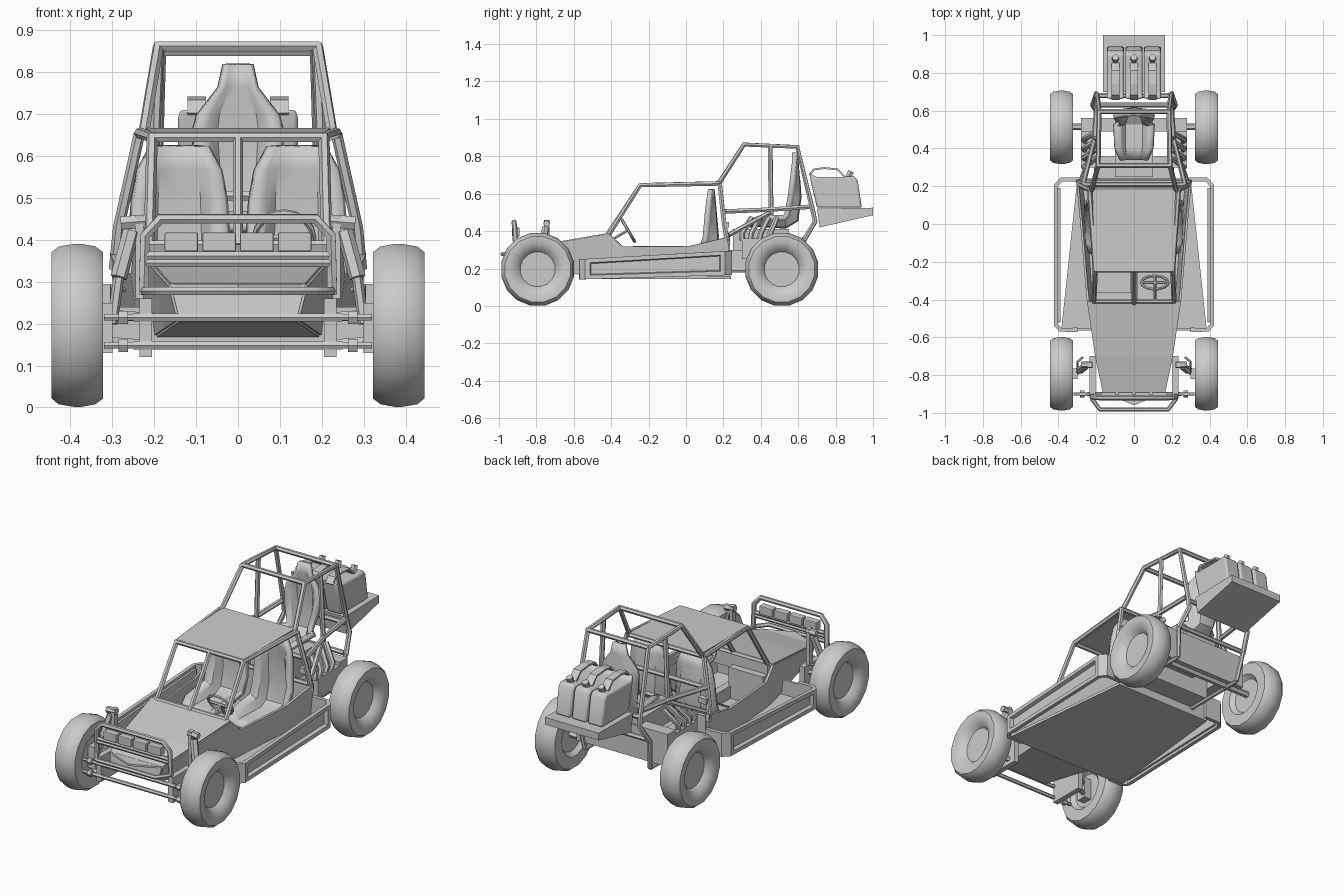
import bpy, bmesh, math
from mathutils import Vector, Matrix

if "Cube" in bpy.data.objects:
    bpy.data.objects.remove(bpy.data.objects["Cube"])

grey = bpy.data.materials.new("plain grey")
grey.diffuse_color = (0.6, 0.6, 0.6, 1)
grey.use_nodes = True
grey.node_tree.nodes["Principled BSDF"].inputs["Base Color"].default_value = grey.diffuse_color


def finish(ob, smooth=None):
    ob.data.materials.append(grey)
    if smooth:
        bpy.ops.object.select_all(action='DESELECT')
        ob.select_set(True)
        bpy.context.view_layer.objects.active = ob
        bpy.ops.object.shade_smooth_by_angle(angle=math.radians(smooth))
    return ob


def from_bm(name, bm, smooth=None, both=False, bevel=0, solid=0):
    if both:  # copy to the other side of x = 0
        g = bmesh.ops.duplicate(bm, geom=bm.verts[:] + bm.edges[:] + bm.faces[:])['geom']
        bmesh.ops.scale(bm, vec=(-1, 1, 1), verts=[v for v in g if isinstance(v, bmesh.types.BMVert)])
    bmesh.ops.recalc_face_normals(bm, faces=bm.faces[:])
    me = bpy.data.meshes.new(name)
    bm.to_mesh(me)
    bm.free()
    ob = bpy.data.objects.new(name, me)
    bpy.context.collection.objects.link(ob)
    if solid:
        m = ob.modifiers.new("thickness", 'SOLIDIFY')
        m.thickness, m.offset = solid, 0
    if bevel:
        m = ob.modifiers.new("bevel", 'BEVEL')
        m.width, m.segments = bevel, 2
    return finish(ob, smooth)


def boxes(name, items, both=False, bevel=0):
    bm = bmesh.new()
    for lo, hi in items:
        c = [(a + b) / 2 for a, b in zip(lo, hi)]
        s = [b - a for a, b in zip(lo, hi)]
        bmesh.ops.create_cube(bm, size=1, matrix=Matrix.Translation(c) @ Matrix.Diagonal((*s, 1)))
    return from_bm(name, bm, both=both, bevel=bevel)


def prism(name, pts, a, b, place, both=False, bevel=0, smooth=None):
    # pts is a 2D outline, place(u, v, w) puts it in space at depth a and b
    bm = bmesh.new()
    A = [bm.verts.new(place(u, v, a)) for u, v in pts]
    B = [bm.verts.new(place(u, v, b)) for u, v in pts]
    n = len(pts)
    bm.faces.new(A)
    bm.faces.new(B[::-1])
    for i in range(n):
        bm.faces.new((A[i], B[i], B[(i + 1) % n], A[(i + 1) % n]))
    return from_bm(name, bm, smooth, both, bevel)


def tubes(name, paths, r, both=False, closed=False):
    cu = bpy.data.curves.new(name, 'CURVE')
    cu.dimensions = '3D'
    cu.bevel_depth, cu.bevel_resolution, cu.use_fill_caps = r, 1, True
    for s in ((1, -1) if both else (1,)):
        for p in paths:
            sp = cu.splines.new('POLY')
            sp.points.add(len(p) - 1)
            sp.use_cyclic_u = closed
            for q, (x, y, z) in zip(sp.points, p):
                q.co = (x * s, y, z, 1)
    ob = bpy.data.objects.new(name, cu)
    bpy.context.collection.objects.link(ob)
    bpy.ops.object.select_all(action='DESELECT')
    ob.select_set(True)
    bpy.context.view_layer.objects.active = ob
    bpy.ops.object.convert(target='MESH')
    return finish(bpy.context.object, 50)


def grid(name, rows, smooth=None, both=False, solid=0):
    bm = bmesh.new()
    V = [[bm.verts.new(p) for p in r] for r in rows]
    for a, b in zip(V, V[1:]):
        for i in range(len(a) - 1):
            bm.faces.new((a[i], a[i + 1], b[i + 1], b[i]))
    bmesh.ops.remove_doubles(bm, verts=bm.verts[:], dist=1e-5)
    return from_bm(name, bm, smooth, both, solid=solid)


# wheels: lathed tyre with recessed rim
tyre = [(0, .405), (.094, .405), (.115, .432), (.15, .445), (.178, .445),
        (.192, .428), (.1985, .39), (.1985, .375), (.192, .34), (.178, .322), (.115, .322), (.094, .345), (0, .345)]
for name, cy in (("front_wheels", -.793), ("rear_wheels", .512)):
    grid(name, [[(x, cy + r * math.cos(t), .196 + r * math.sin(t)) for r, x in tyre]
                for t in [2 * math.pi * (k + .5) / 16 for k in range(17)]], 32, both=True)

# tub sides, hood and floor: stations (y, half width top, z top, half width bottom, z bottom)
st = [(-.89, .16, .29, .14, .21), (-.7, .2, .335, .17, .19), (-.41, .243, .385, .22, .155),
      (-.34, .25, .318, .228, .15), (.02, .28, .32, .255, .15), (.23, .3, .37, .28, .16)]
grid("tub_sides", [[(b, y, zb), ((a + b) / 2, y, (zt + zb) / 2), (a, y, zt)] for y, a, zt, b, zb in st],
     both=True, solid=.012)
grid("hood", [[(-a, y, zt), (a, y, zt)] for y, a, zt, b, zb in st[:3]], solid=.012)
grid("nose_panel", [[(-.16, -.89, .29), (.16, -.89, .29)], [(-.14, -.90, .21), (.14, -.90, .21)]], solid=.012)
grid("nose_floor", [[(-b, y, zb), (b, y, zb)] for y, a, zt, b, zb in st[:3]], solid=.012)
prism("grille_lip", [(-.165, -.89), (0, -.96), (.165, -.89)], .285, .295, lambda u, v, w: (u, v, w))
prism("floor_pan", [(.3, .24), (.385, -.56), (-.385, -.56), (-.3, .24)], .145, .16, lambda u, v, w: (u, v, w))
boxes("floor_front_wall", [((-.30, -.565, .145), (.30, -.55, .24))])
boxes("rear_bulkhead", [((-.285, .22, .15), (.285, .235, .36))])
boxes("dashboard", [((-.22, -.425, .31), (.22, -.40, .385)), ((-.22, -.41, .16), (-.01, -.36, .33)),
                    ((-.02, -.40, .16), (.02, .05, .23))])

# side pods: a tall band bent in plan with a recessed panel
plan = [(.29, .235), (.385, .235), (.412, .205), (.412, -.535), (.39, -.56), (.3, -.56)]
bm = bmesh.new()
zs = lambda y, a, b: a + (b - a) * (y + .56) / .795
lo = [bm.verts.new((x, y, zs(y, .142, .165))) for x, y in plan]
hi = [bm.verts.new((x, y, zs(y, .25, .295))) for x, y in plan]
fs = [bm.faces.new((lo[i], lo[i + 1], hi[i + 1], hi[i])) for i in range(5)]
bmesh.ops.recalc_face_normals(bm, faces=fs)
bmesh.ops.inset_individual(bm, faces=[fs[2]], thickness=.026, depth=0)
inner = bmesh.ops.inset_individual(bm, faces=[fs[2]], thickness=.003, depth=0)
bmesh.ops.translate(bm, vec=(-.016, 0, 0), verts=fs[2].verts[:])
from_bm("side_pods", bm, both=True, solid=.022)


# seats: curved shell, rows of (y, z, half width, bolster depth)
def seat(name, cx, rows, both):
    out = []
    for i, (y, z, w, d) in enumerate(rows):
        p, q = rows[max(i - 1, 0)], rows[min(i + 1, len(rows) - 1)]
        t = Vector((q[0] - p[0], q[1] - p[1])).normalized()
        n = Vector((-t.y, t.x))  # towards the sitter
        out.append([(cx + w * u, y + n.x * d * k, z + n.y * d * k)
                    for u, k in ((-1, 1), (-.72, .75), (-.5, .1), (0, 0), (.5, .1), (.72, .75), (1, 1))])
    grid(name, out, 30, both, .025)


seat("front_seats", .14, [(-.15, .22, .10, .02), (-.10, .23, .115, .04), (.08, .22, .12, .07),
     (.14, .25, .12, .08), (.165, .36, .12, .065), (.152, .5, .112, .04), (.146, .57, .10, .025),
     (.14, .625, .07, .01)], True)
seat("rear_seat", 0, [(.34, .43, .075, .02), (.40, .435, .10, .04), (.53, .425, .105, .05),
     (.59, .46, .075, .06), (.605, .58, .10, .05), (.6, .66, .108, .035), (.595, .70, .098, .025),
     (.59, .765, .047, .012), (.585, .82, .035, .005)], False)

# steering wheel and column
wc, ax = Vector((.11, -.31, .405)), Vector((0, .85, .5)).normalized()
up = Vector((0, -ax.z, ax.y))
ring = [wc + .07 * (Vector((1, 0, 0)) * math.cos(t) + up * math.sin(t))
        for t in [math.pi * i / 8 for i in range(16)]]
tubes("steering_wheel", [ring], .008, closed=True)
tubes("steering_spokes", [[wc, ring[i]] for i in (0, 8, 12)] + [[wc, wc - ax * .12]], .008)

# front cabin cage with roof panel
tubes("front_cage_sides", [
    [(.212, -.41, .385), (.205, -.245, .645), (.235, .18, .655)],
    [(.235, .18, .655), (.285, .205, .43), (.295, .225, .33)]], .0135, both=True)
tubes("front_cage_bars", [[(-.207, -.245, .645), (.207, -.245, .645)],
    [(-.235, .18, .655), (.235, .18, .655)], [(0, -.42, .385), (0, -.245, .645)],
    [(-.215, -.41, .388), (.215, -.41, .388)], [(-.285, .225, .36), (.285, .225, .36)]], .0125)
boxes("cage_joints", [((.235, .20, .42), (.285, .23, .45))], both=True)
prism("roof_panel", [(-.207, -.245), (.207, -.245), (.22, .18), (-.22, .18)], 0, .008,
      lambda u, v, w: (u, v, .649 + w + .01 * (v + .245) / .425))

# rear cage
tubes("rear_cage_sides", [
    [(.225, .175, .655), (.19, .31, .863), (.185, .595, .85), (.195, .68, .50), (.2, .69, .45), (.22, .63, .35)],
    [(.19, .45, .857), (.205, .455, .49)], [(.27, .21, .505), (.21, .45, .515), (.195, .66, .53)],
    [(.28, .23, .38), (.2, .45, .50)]], .0135, both=True)
tubes("rear_cage_bars", [[(-s, y, z), (s, y, z)] for s, y, z in
      ((.19, .31, .863), (.185, .595, .85), (.195, .68, .50), (.27, .21, .505), (.21, .63, .36))], .013)

# rear shelf
prism("rear_shelf", [(.70, .52), (.715, .42), (1, .485), (1, .525)], -.165, .165, lambda u, v, w: (w, u, v))
# fuel cans with strap handles and caps
can = [(.70, .525), (.94, .525), (.918, .67), (.90, .695), (.845, .69), (.69, .69), (.66, .715), (.668, .66)]
for i, x in enumerate((-.098, 0, .098)):
    prism(f"fuel_can_{i + 1}", can, x - .045, x + .045, lambda u, v, w: (w, u, v), bevel=.01, smooth=40)
    grid(f"can_handle_{i + 1}", [[(x - .022, y, z), (x + .022, y, z)] for y, z in
                                 ((.66, .70), (.685, .73), (.74, .737), (.81, .73), (.85, .69))], solid=.01)
    tubes(f"can_cap_{i + 1}", [[(x, .865, .68), (x, .882, .72)]], .018)

# engine, gearbox and rear axle
boxes("engine_block", [((-.2, .24, .19), (.2, .36, .30)), ((-.28, .49, .2), (.28, .56, .38)),
                       ((-.1, .25, .28), (.1, .55, .41))])
boxes("engine_side_boxes", [((.2, .3, .25), (.28, .50, .36))], both=True)
tubes("rear_axle", [[(-.35, .515, .2), (.35, .515, .2)]], .018)
tubes("rear_arms", [[(.2, .22, .19), (.2, .6, .19)], [(.2, .6, .19), (.22, .63, .36)]], .012, both=True)
tubes("exhaust_pipes", [[(.26, .30 + .045 * i, .35), (.265, .30 + .05 * i, .39), (.2, .35 + .045 * i, .47)]
                        for i in range(4)], .015, both=True)

# bull bar, bumper and lamps
tubes("bull_bar", [[(-.225, -.91, .27), (-.222, -.915, .41), (-.185, -.92, .45), (.185, -.92, .45),
                    (.222, -.915, .41), (.225, -.91, .27)]], .0135)
tubes("bumper", [[(-.225, -.90, .278), (-.22, -.93, .278), (-.18, -.982, .278),
                  (.18, -.982, .278), (.22, -.93, .278), (.225, -.90, .278)],
                 [(-.22, -.915, .345), (.22, -.915, .345)], [(-.22, -.915, .362), (.22, -.915, .362)]], .0115)
boxes("lamps", [((x - .04, -.93, .372), (x + .04, -.89, .418)) for x in (-.135, -.045, .045, .135)], bevel=.004)

# front suspension
tubes("front_cross_beams", [[(-.25, -.90, z), (.25, -.90, z)] for z in (.148, .215)], .011)
tubes("beam_nuts", [[(.262, -.9, z), (.285, -.9, z)] for z in (.148, .215)], .018, both=True)
tubes("beam_bolts", [[(.24, -.9, z), (.32, -.9, z)] for z in (.148, .215)], .009, both=True)
boxes("front_brackets", [((.205, -.905, .12), (.235, -.70, .26)), ((.225, -.76, .26), (.245, -.73, .46))], both=True)
tubes("front_arms", [[(.22, -.74, z), (.34, -.793, z + .01)] for z in (.15, .215)], .013, both=True)
boxes("front_hubs", [((.3, -.82, .13), (.35, -.765, .25))], both=True)
tubes("front_shock_bodies", [[(.255, -.75, .42), (.285, -.775, .31)]], .02, both=True)
tubes("front_shock_rods", [[(.285, -.775, .31), (.3, -.785, .2)]], .013, both=True)
tubes("shock_mounts", [[(.22, -.745, .445), (.28, -.745, .44)]], .018, both=True)
tubes("brake_hoses", [[(.27, -.705, .28), (.3, -.73, .29), (.3, -.77, .25)]], .006, both=True)
